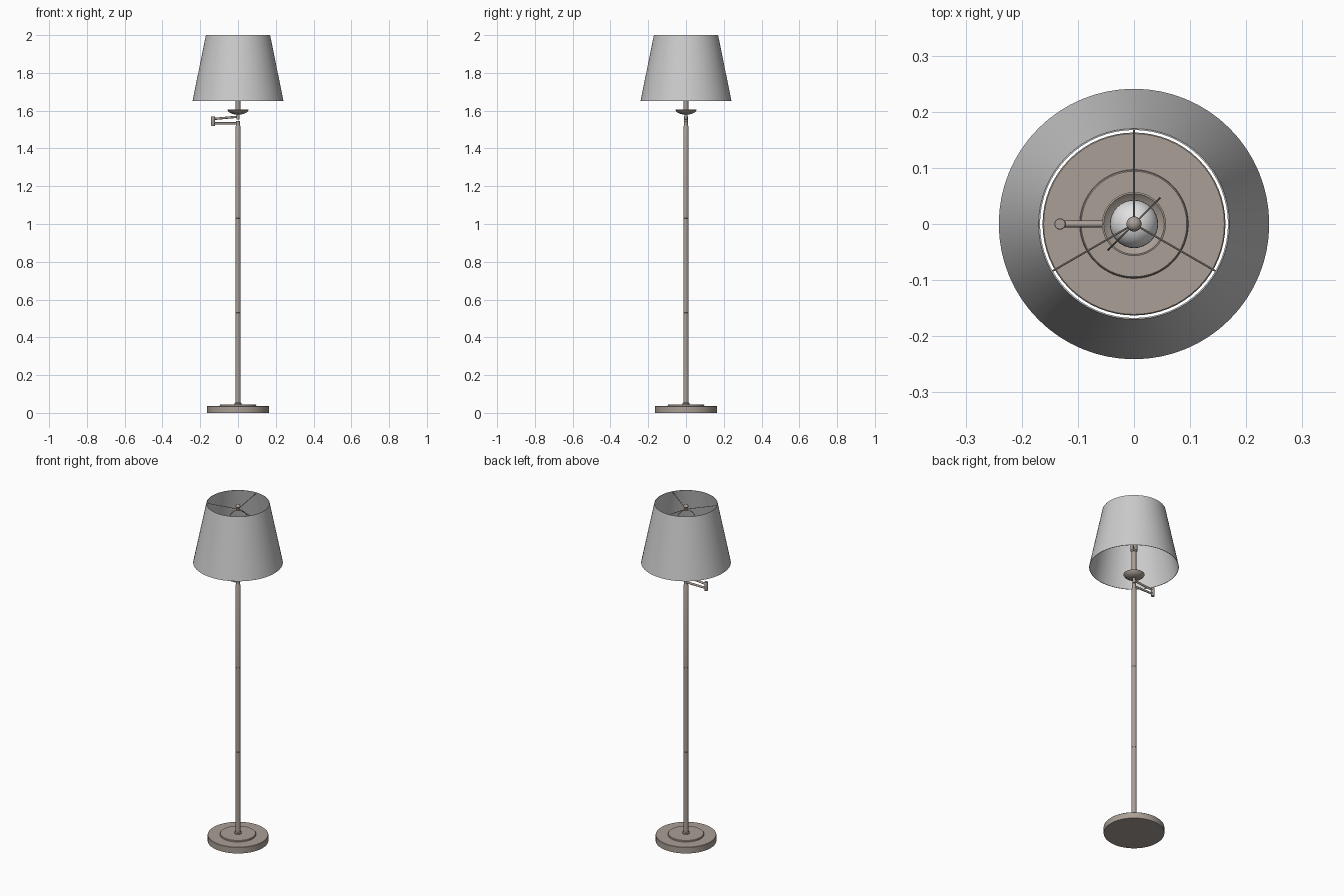
import bpy, bmesh, math
from mathutils import Matrix, Vector

if "Cube" in bpy.data.objects:
    bpy.data.objects.remove(bpy.data.objects["Cube"])


def material(name, rgb):
    m = bpy.data.materials.new(name)
    m.diffuse_color = (*rgb, 1)
    m.use_nodes = True
    m.node_tree.nodes["Principled BSDF"].inputs["Base Color"].default_value = m.diffuse_color
    return m


METAL = material("brushed warm metal", (0.40, 0.345, 0.305))
FABRIC = material("grey shade fabric", (0.60, 0.60, 0.60))
GLASS = material("bulb glass", (0.75, 0.75, 0.75))


def smooth(ob):
    bpy.ops.object.select_all(action='DESELECT')
    ob.select_set(True)
    bpy.context.view_layer.objects.active = ob
    bpy.ops.object.shade_smooth_by_angle(angle=math.radians(35))


def lathe(name, profile, mat, x=0, steps=48, closed=False):
    """Turn an (r, z) profile around the vertical axis at x."""
    bm = bmesh.new()
    vs = [bm.verts.new((r, 0, z)) for r, z in profile]
    es = [bm.edges.new(p) for p in zip(vs, vs[1:])]
    if closed:
        es.append(bm.edges.new((vs[-1], vs[0])))
    bmesh.ops.spin(bm, geom=vs + es, cent=(0, 0, 0), axis=(0, 0, 1),
                   angle=math.tau, steps=steps, use_merge=True)
    bmesh.ops.remove_doubles(bm, verts=bm.verts, dist=1e-5)
    bmesh.ops.recalc_face_normals(bm, faces=bm.faces)
    me = bpy.data.meshes.new(name)
    bm.to_mesh(me)
    bm.free()
    me.materials.append(mat)
    ob = bpy.data.objects.new(name, me)
    bpy.context.collection.objects.link(ob)
    ob.location.x = x
    smooth(ob)
    return ob


def rod(name, a, b, r, mat=METAL, sides=16):
    """Straight round bar between two points."""
    a, b = Vector(a), Vector(b)
    d = b - a
    bm = bmesh.new()
    mat4 = Matrix.Translation((a + b) / 2) @ d.to_track_quat('Z', 'Y').to_matrix().to_4x4()
    bmesh.ops.create_cone(bm, cap_ends=True, segments=sides, radius1=r, radius2=r,
                          depth=d.length, matrix=mat4)
    me = bpy.data.meshes.new(name)
    bm.to_mesh(me)
    bm.free()
    me.materials.append(mat)
    ob = bpy.data.objects.new(name, me)
    bpy.context.collection.objects.link(ob)
    smooth(ob)


# Stepped round base
lathe("base", [(0, 0), (0.163, 0), (0.163, 0.035), (0.161, 0.037), (0.097, 0.037),
               (0.096, 0.043), (0.094, 0.045), (0, 0.045)], METAL, steps=64)
lathe("base_collar", [(0, 0.045), (0.019, 0.045), (0.019, 0.051), (0.014, 0.055), (0, 0.055)], METAL)

# Pole in three screwed sections with fine joints
pole = [(0, 0.045), (0.0138, 0.045)]
for joint in (0.53, 1.03):
    pole += [(0.0138, joint - 0.001), (0.0130, joint), (0.0138, joint + 0.001)]
pole += [(0.0138, 1.515), (0.009, 1.525), (0, 1.525)]
lathe("pole", pole, METAL, steps=32)

# Swing arm: lower bar, elbow and slightly rising upper bar
lathe("lower_hub", [(0, 1.52), (0.010, 1.52), (0.010, 1.546), (0, 1.546)], METAL, steps=24)
rod("lower_arm", (0, 0, 1.533), (-0.132, 0, 1.533), 0.006)
lathe("elbow", [(0, 1.519), (0.009, 1.519), (0.010, 1.521), (0.010, 1.568),
                (0.009, 1.570), (0, 1.570)], METAL, x=-0.132, steps=24)
rod("upper_arm", (-0.132, 0, 1.556), (0, 0, 1.568), 0.006)
lathe("upper_hub", [(0, 1.552), (0.009, 1.552), (0.009, 1.585), (0, 1.585)], METAL, steps=24)

# Shallow dish and stem up to the socket
lathe("dish", [(0, 1.580), (0.015, 1.580), (0.034, 1.584), (0.049, 1.593), (0.057, 1.604),
               (0.054, 1.605), (0.045, 1.597), (0.030, 1.591), (0, 1.590)], METAL)
lathe("stem", [(0, 1.585), (0.0125, 1.585), (0.0125, 1.75), (0, 1.75)], METAL, steps=24)
lathe("socket", [(0, 1.745), (0.014, 1.745), (0.019, 1.752), (0.019, 1.79), (0.016, 1.795),
                 (0, 1.795)], METAL, steps=32)

# Round bulb with a narrow neck
bulb = [(0, 1.79), (0.014, 1.79), (0.016, 1.80)]
for i in range(3, 17):
    t = math.pi * i / 16
    bulb.append((max(0, 0.043 * math.sin(t)), 1.852 - 0.043 * math.cos(t)))
lathe("bulb", bulb, GLASS, steps=32)

# Wire harp around the bulb, set diagonally
half = [(0.0, 1.752), (0.03, 1.755), (0.055, 1.785), (0.064, 1.83), (0.062, 1.88), (0.045, 1.93), (0.02, 1.957)]
path = half + [(0, 1.962)] + [(-x, z) for x, z in half[:0:-1]]
cu = bpy.data.curves.new("harp", 'CURVE')
cu.dimensions = '3D'
cu.bevel_depth = 0.0018
cu.bevel_resolution = 2
cu.resolution_u = 6
sp = cu.splines.new('BEZIER')
sp.bezier_points.add(len(path) - 1)
for p, (x, z) in zip(sp.bezier_points, path):
    p.co = (x * math.sqrt(0.5), x * math.sqrt(0.5), z)
    p.handle_left_type = p.handle_right_type = 'AUTO'
sp.use_cyclic_u = True
cu.materials.append(METAL)
harp = bpy.data.objects.new("harp", cu)
bpy.context.collection.objects.link(harp)
bpy.ops.object.select_all(action='DESELECT')
harp.select_set(True)
bpy.context.view_layer.objects.active = harp
bpy.ops.object.convert(target='MESH')
smooth(bpy.context.view_layer.objects.active)

# Three spider spokes holding the shade, topped by a finial
for i, deg in enumerate((90, 210, 330)):
    a = math.radians(deg)
    rod(f"spoke_{i + 1}", (0, 0, 1.966),
        (0.168 * math.cos(a), 0.168 * math.sin(a), 1.994), 0.0017, sides=8)
lathe("finial", [(0, 1.958), (0.009, 1.958), (0.009, 1.968), (0.006, 1.970), (0.011, 1.975),
                 (0.0135, 1.982), (0.011, 1.990), (0.006, 1.994), (0, 1.995)], METAL, steps=24)

# Tapered open shade
lathe("shade", [(0.241, 1.65), (0.170, 2.0), (0.1675, 2.0), (0.2385, 1.65)], FABRIC,
      steps=64, closed=True)
